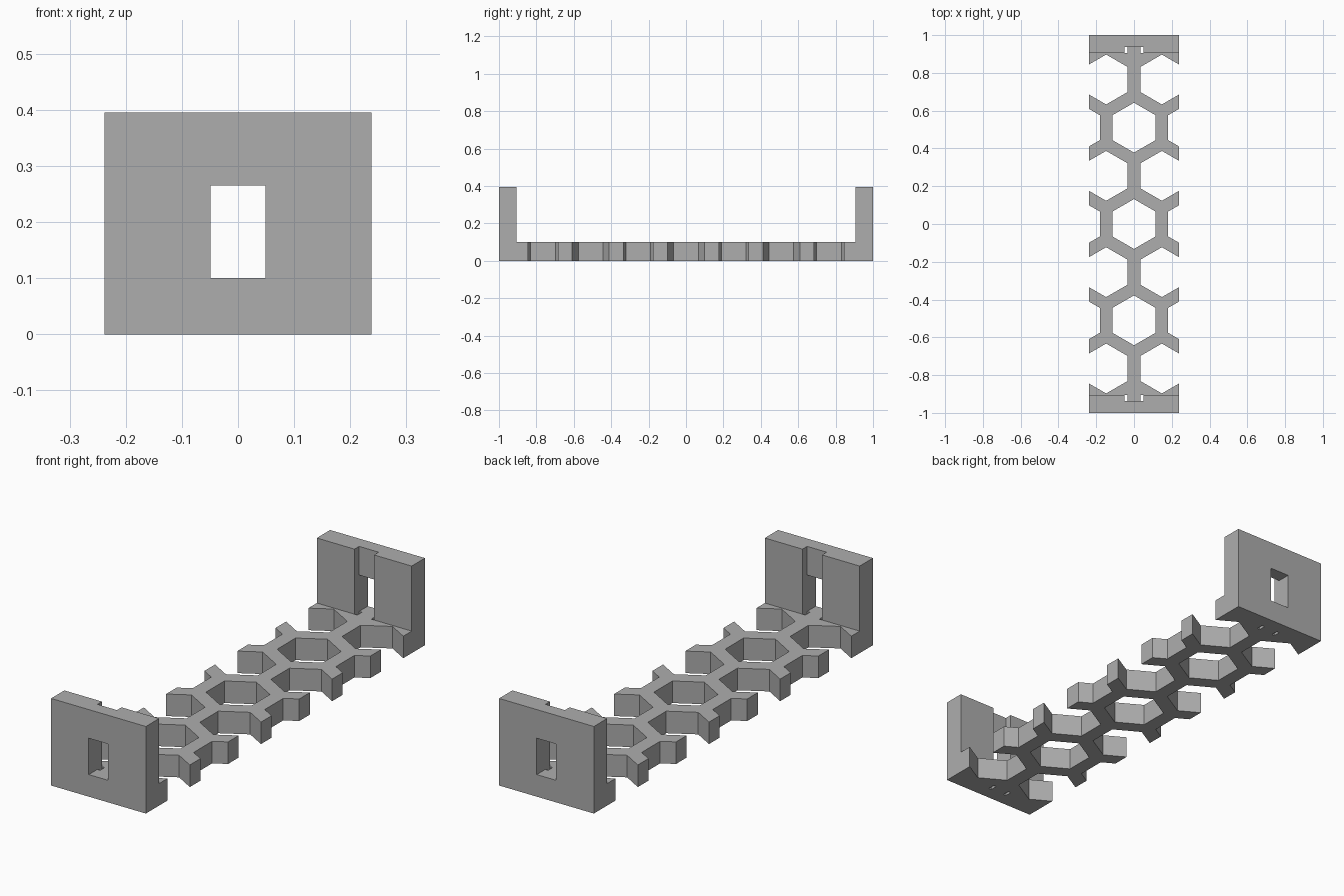
import bpy, bmesh, math
from mathutils import Matrix, Vector

cube = bpy.data.objects.get("Cube")
if cube:
    bpy.data.objects.remove(cube, do_unlink=True)

HALF_W, BASE_H, WALL_H, WALL_Y = 0.238, 0.1, 0.395, 0.905
PITCH, ROW, HEX_R = 0.295, 0.255, 0.132
SLOT_X, SLOT_Y, RIB_X = 0.049, 0.938, 0.035

grey = bpy.data.materials.new("plain grey")
grey.use_nodes = True
grey.diffuse_color = (0.42, 0.42, 0.42, 1)
grey.node_tree.nodes["Principled BSDF"].inputs["Base Color"].default_value = grey.diffuse_color


def prism(bm, points, offset):
    """Extrude a closed outline along an offset vector."""
    face = bm.faces.new([bm.verts.new(p) for p in points])
    top = bmesh.ops.extrude_face_region(bm, geom=[face])["geom"]
    verts = [v for v in top if isinstance(v, bmesh.types.BMVert)]
    bmesh.ops.translate(bm, verts=verts, vec=Vector(offset))


def box(bm, low, high):
    low, high = Vector(low), Vector(high)
    size = Matrix.Diagonal(high - low).to_4x4()
    bmesh.ops.create_cube(bm, size=1, matrix=Matrix.Translation((low + high) / 2) @ size)


def make_object(name, bm):
    bmesh.ops.recalc_face_normals(bm, faces=bm.faces[:])
    mesh = bpy.data.meshes.new(name)
    bm.to_mesh(mesh)
    bm.free()
    mesh.materials.append(grey)
    obj = bpy.data.objects.new(name, mesh)
    bpy.context.collection.objects.link(obj)
    return obj


def cut(target, bm):
    """Subtract the cutter shapes, bake the result and drop the cutter."""
    cutter = make_object("cutter", bm)
    cutter.hide_render = True
    mod = target.modifiers.new("cut", "BOOLEAN")
    mod.operation, mod.solver, mod.object = "DIFFERENCE", "EXACT", cutter
    bpy.context.view_layer.update()
    graph = bpy.context.evaluated_depsgraph_get()
    result = bpy.data.meshes.new_from_object(target.evaluated_get(graph))
    target.modifiers.clear()
    target.data = result
    bpy.data.objects.remove(cutter, do_unlink=True)


# Bracket body: base strip with an upright wall at each end
bm = bmesh.new()
profile = [(-1, 0), (1, 0), (1, WALL_H), (WALL_Y, WALL_H), (WALL_Y, BASE_H),
           (-WALL_Y, BASE_H), (-WALL_Y, WALL_H), (-1, WALL_H)]
prism(bm, [(-HALF_W, y, z) for y, z in profile], (2 * HALF_W, 0, 0))
bracket = make_object("honeycomb_bracket", bm)

# Honeycomb openings, staggered row by row
bm = bmesh.new()
for row in range(-3, 4):
    columns = (-0.5, 0.5) if row % 2 else (-1, 0, 1)
    for col in columns:
        hexagon = []
        for i in range(6):
            a = math.radians(30 + 60 * i)
            hexagon.append((col * PITCH + HEX_R * math.cos(a),
                            row * ROW + HEX_R * math.sin(a), -0.1))
        prism(bm, hexagon, (0, 0, 0.26))
# Small holes through the base beside the centre rib
for sx in (-1, 1):
    for sy in (-1, 1):
        xs = sorted((sx * RIB_X, sx * SLOT_X))
        ys = sorted((sy * WALL_Y, sy * SLOT_Y))
        box(bm, (xs[0], ys[0], -0.1), (xs[1], ys[1], 0.16))
cut(bracket, bm)

# Vertical recesses in the inner faces of the walls
bm = bmesh.new()
for sy in (-1, 1):
    ys = sorted((sy * (WALL_Y - 0.05), sy * SLOT_Y))
    box(bm, (-SLOT_X, ys[0], BASE_H), (SLOT_X, ys[1], 0.5))
cut(bracket, bm)

# Windows through the walls
bm = bmesh.new()
for sy in (-1, 1):
    ys = sorted((sy * (WALL_Y - 0.05), sy * 1.1))
    box(bm, (-SLOT_X, ys[0], BASE_H), (SLOT_X, ys[1], 0.265))
cut(bracket, bm)
